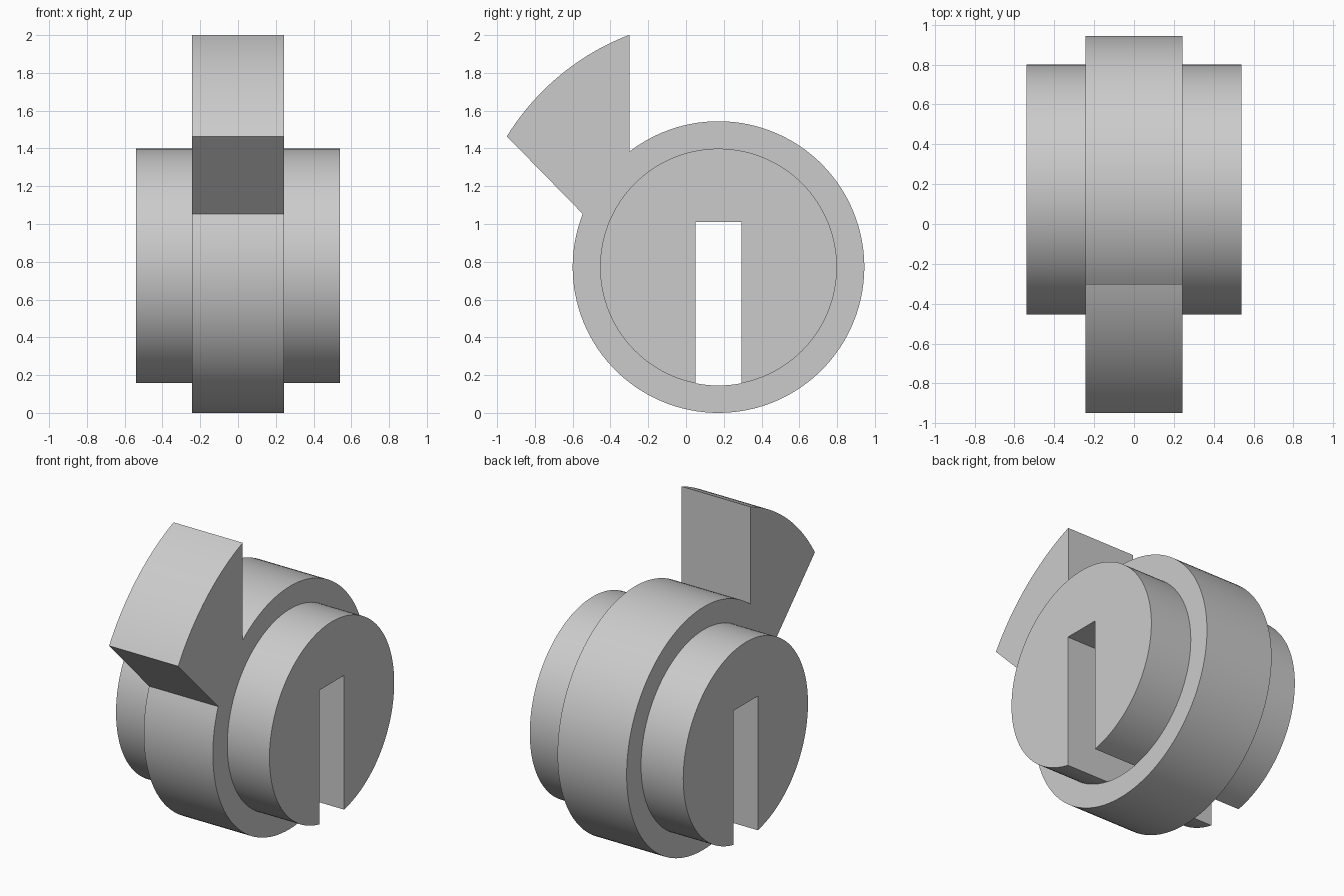
import bpy, bmesh
from math import sin, cos, asin, atan2, sqrt, pi, radians

if "Cube" in bpy.data.objects:
    bpy.data.objects.remove(bpy.data.objects["Cube"])

CY, CZ = 0.172, 0.772                      # shaft axis
COLLAR_R, BOSS_R, ARM_R = 0.772, 0.627, 1.317
COLLAR_X, BOSS_X = 0.243, 0.54             # half widths
SLOT_HALF, SLOT_TOP = 0.122, 1.01

grey = bpy.data.materials.new("plain grey")
grey.use_nodes = True
grey.diffuse_color = (0.6, 0.6, 0.6, 1)
grey.node_tree.nodes["Principled BSDF"].inputs["Base Color"].default_value = (0.6, 0.6, 0.6, 1)


def arc(radius, start, end, steps):
    """Points (y, z) on an arc around the shaft axis."""
    angles = [start + (end - start) * i / steps for i in range(steps + 1)]
    return [(CY + radius * cos(a), CZ + radius * sin(a)) for a in angles]


def angle_to(y, z):
    return atan2(z - CZ, y - CY)


def extrude(name, outline, x0, x1):
    """Solid with a (y, z) outline, running from x0 to x1."""
    bm = bmesh.new()
    face = bm.faces.new([bm.verts.new((x0, y, z)) for y, z in outline])
    far = bmesh.ops.extrude_face_region(bm, geom=[face])["geom"]
    bmesh.ops.translate(bm, vec=(x1 - x0, 0, 0),
                        verts=[v for v in far if isinstance(v, bmesh.types.BMVert)])
    bmesh.ops.recalc_face_normals(bm, faces=bm.faces)
    mesh = bpy.data.meshes.new(name)
    bm.to_mesh(mesh)
    bm.free()
    mesh.materials.append(grey)
    obj = bpy.data.objects.new(name, mesh)
    bpy.context.collection.objects.link(obj)
    return obj


def smooth(obj):
    bpy.ops.object.select_all(action="DESELECT")
    obj.select_set(True)
    bpy.context.view_layer.objects.active = obj
    bpy.ops.object.shade_smooth_by_angle(angle=radians(30))


# Collar with the fan-shaped arm growing from its upper front
arm_back, arm_foot, arm_tip = -0.3, (-0.55, 1.055), (-0.95, 1.465)
back_z = CZ + sqrt(COLLAR_R ** 2 - (arm_back - CY) ** 2)
top_z = CZ + sqrt(ARM_R ** 2 - (arm_back - CY) ** 2)
outline = arc(COLLAR_R, angle_to(*arm_foot), angle_to(arm_back, back_z) + 2 * pi, 112)
outline += arc(ARM_R, angle_to(arm_back, top_z), angle_to(*arm_tip), 24)
collar = extrude("collar_with_arm", outline, -COLLAR_X, COLLAR_X)

# Slot through the collar, with a rounded floor
edge = asin(SLOT_HALF / BOSS_R)
slot_top = [(CY + SLOT_HALF, SLOT_TOP), (CY - SLOT_HALF, SLOT_TOP)]
floor = arc(BOSS_R, -pi / 2 - edge, -pi / 2 + edge, 8)
cutter = extrude("slot_cutter", floor + slot_top, -1, 1)
cut = collar.modifiers.new("slot", "BOOLEAN")
cut.operation, cut.solver, cut.object = "DIFFERENCE", "EXACT", cutter
bpy.context.view_layer.objects.active = collar
bpy.ops.object.modifier_apply(modifier=cut.name)
bpy.data.objects.remove(cutter)
smooth(collar)

# Slotted bosses on both sides, open at the bottom
boss_outline = arc(BOSS_R, -pi / 2 + edge, 1.5 * pi - edge, 120) + slot_top[::-1]
for name, side in (("left_boss", 1), ("right_boss", -1)):
    smooth(extrude(name, boss_outline, side * COLLAR_X, side * BOSS_X))
